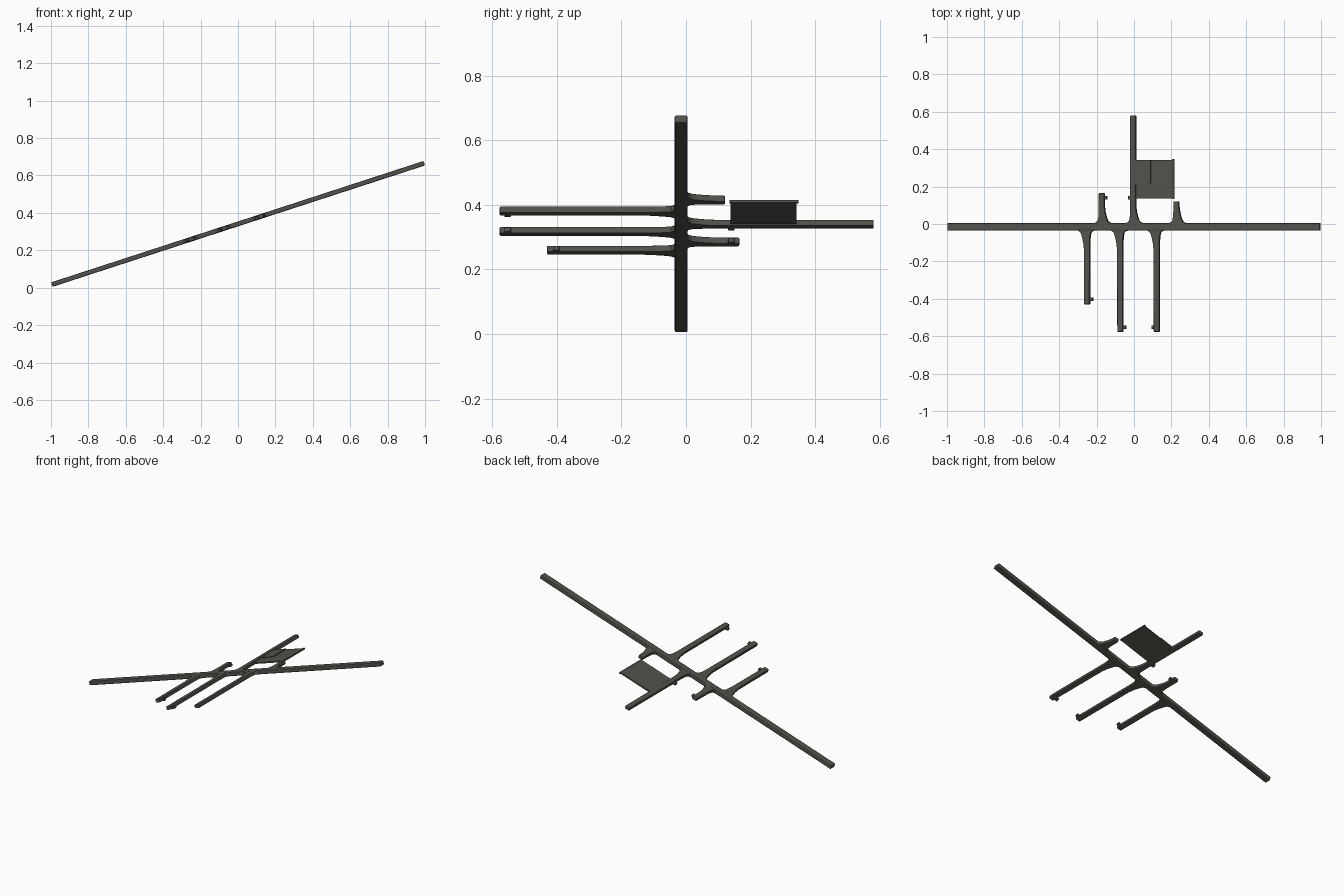
import bpy, bmesh, math
from mathutils import Matrix

if "Cube" in bpy.data.objects:
    bpy.data.objects.remove(bpy.data.objects["Cube"])

ANG = math.radians(18.05)
C = math.cos(ANG)
PY = -0.015                      # pole centre line in y
# local frame: flat layout tilted so +x rises
TILT = Matrix.Translation((0, 0, 0.341)) @ Matrix.Rotation(-ANG, 4, 'Y')

def material(name, col):
    m = bpy.data.materials.new(name)
    m.diffuse_color = (*col, 1)
    m.use_nodes = True
    m.node_tree.nodes["Principled BSDF"].inputs["Base Color"].default_value = m.diffuse_color
    return m

grey = material("dark warm grey", (0.085, 0.083, 0.072))

def plate(name, pts, z0, z1, bevel=0.0):
    """Extrude an outline (x across, y deep) between two local heights."""
    bm = bmesh.new()
    f = bm.faces.new([bm.verts.new((x / C, y, z0)) for x, y in pts])
    r = bmesh.ops.extrude_face_region(bm, geom=[f])
    for v in r["geom"]:
        if isinstance(v, bmesh.types.BMVert):
            v.co.z = z1
    bmesh.ops.recalc_face_normals(bm, faces=bm.faces)
    me = bpy.data.meshes.new(name)
    bm.to_mesh(me)
    bm.free()
    me.materials.append(grey)
    ob = bpy.data.objects.new(name, me)
    bpy.context.collection.objects.link(ob)
    ob.matrix_world = TILT
    if bevel:
        b = ob.modifiers.new("bevel", 'BEVEL')
        b.width, b.segments, b.limit_method = bevel, 2, 'ANGLE'
        b.angle_limit = math.radians(50)
    return ob

def box(name, x0, x1, y0, y1, z0, z1, bevel=0.0):
    return plate(name, [(x0, y0), (x1, y0), (x1, y1), (x0, y1)], z0, z1, bevel)

# long main pole with chamfered edges
box("main_pole", -0.996, 0.996, PY - 0.02, PY + 0.02, -0.0125, 0.0125, 0.005)

# side branches: flared where they leave the pole, flare leans one way
FLARE = [(0.0, 0.02, 0.055, 0.045), (0.02, 0.02, 0.052, 0.042), (0.023, 0.02, 0.043, 0.03),
         (0.032, 0.02, 0.033, 0.021), (0.055, 0.02, 0.026, 0.017), (0.09, 0.02, 0.019, 0.015),
         (0.13, 0.02, 0.015, 0.015)]

def branch(name, x, end):
    s = 1 if end > PY else -1
    length = abs(end - PY)
    k = 1.0 if s < 0 else 0.8
    rows = [(d if d < 0.03 else 0.03 + (d - 0.03) * k, a, b) for d, _, a, b in FLARE]
    rows.append((length, 0.0145, 0.0145))
    near = [(x + s * a, PY + s * d) for d, a, b in rows]
    far = [(x - s * b, PY + s * d) for d, a, b in rows]
    plate(name, near + far[::-1], -0.0105, 0.0105, 0.004)

for i, (x, end) in enumerate([(-0.25, -0.43), (-0.073, -0.577), (0.122, -0.577)]):
    branch(f"front_branch_{i + 1}", x, end)
for i, (x, end) in enumerate([(-0.172, 0.165), (-0.004, 0.581), (0.227, 0.121)]):
    branch(f"back_branch_{i + 1}", x, end)

# small pegs on the branch sides
for i, (x, y) in enumerate([(-0.229, -0.402), (-0.053, -0.552), (0.103, -0.552),
                            (-0.153, 0.14), (-0.023, 0.14)]):
    box(f"peg_{i + 1}", x - 0.01, x + 0.01, y - 0.01, y + 0.01, -0.011, 0.004, 0.003)

# flag panel, its raised corner piece and its edge rod
box("flag_panel", 0.005, 0.213, 0.137, 0.342, -0.004, 0.004)
corner = [(0.092 - 0.015 + 0.015 * math.cos(t), 0.212 + 0.015 - 0.015 * math.sin(t))
          for t in [math.pi / 2 * i / 4 for i in range(5)]]
plate("flag_corner", [(0.005, 0.342)] + [(0.092, 0.342)] + corner + [(0.005, 0.212)], 0.003, 0.008)
box("flag_edge_rod", 0.205, 0.215, 0.135, 0.348, -0.005, 0.005, 0.002)
